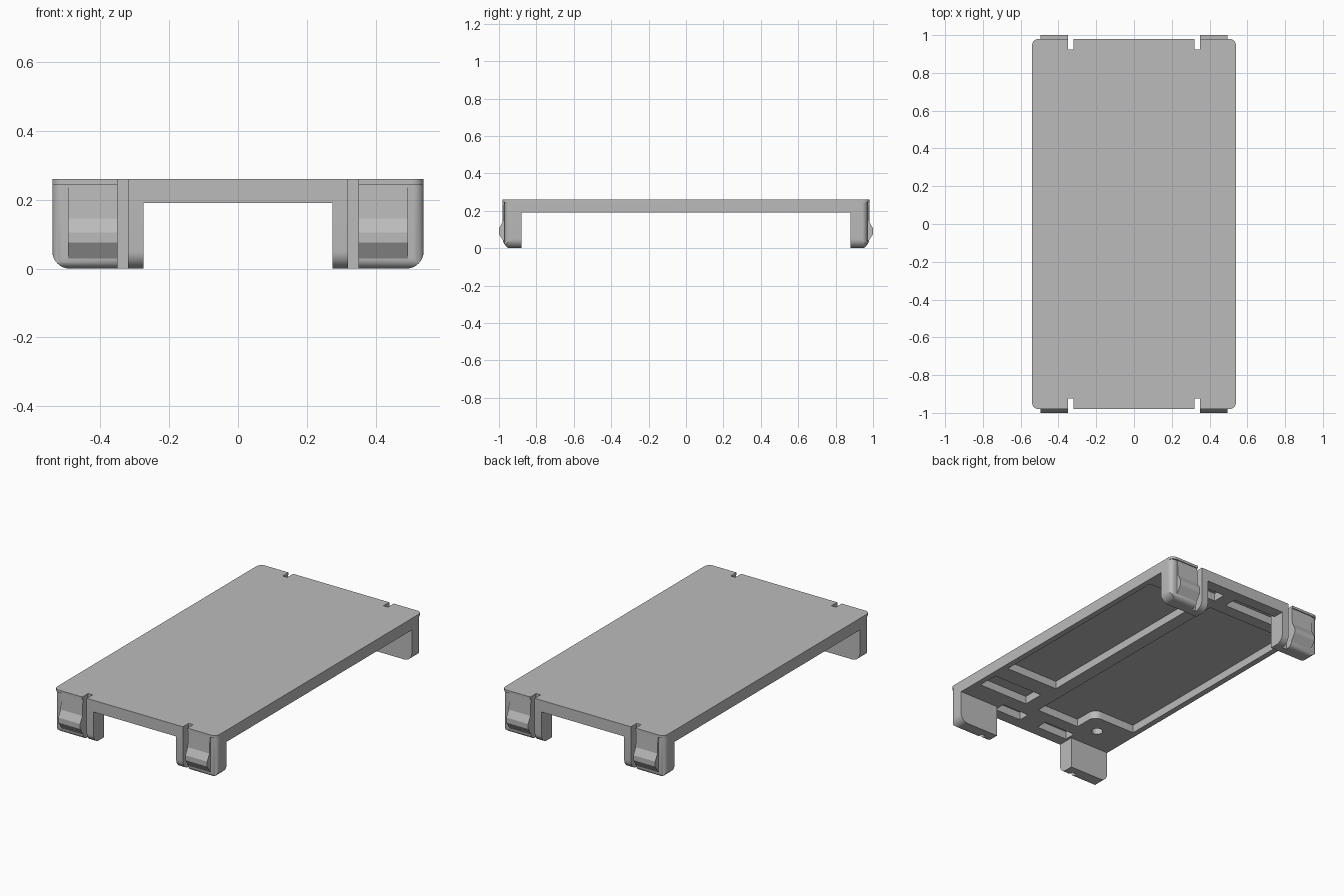
import bpy, bmesh
from math import sin, cos, pi
from mathutils import Vector

cube = bpy.data.objects.get("Cube")
if cube:
    bpy.data.objects.remove(cube, do_unlink=True)

gray = bpy.data.materials.new("mid_gray_plastic")
gray.use_nodes = True
gray.diffuse_color = (0.5, 0.5, 0.5, 1)
gray.node_tree.nodes["Principled BSDF"].inputs["Base Color"].default_value = (0.5, 0.5, 0.5, 1)


def prism(name, outline, axis, lo, hi, sx=1, sy=1):
    """Extrude a 2D outline along an axis, optionally mirrored."""
    place = {"x": lambda p, t: (t, p[0], p[1]),
             "y": lambda p, t: (p[0], t, p[1]),
             "z": lambda p, t: (p[0], p[1], t)}[axis]
    bm = bmesh.new()
    ends = []
    for t in (lo, hi):
        ends.append([bm.verts.new(Vector(place(p, t)) * Vector((1, 1, 1)).length / 3 ** 0.5)
                     for p in outline])
    for v in bm.verts:
        v.co.x *= sx
        v.co.y *= sy
    n = len(outline)
    bm.faces.new(ends[0])
    bm.faces.new(ends[1])
    for i in range(n):
        j = (i + 1) % n
        bm.faces.new((ends[0][i], ends[0][j], ends[1][j], ends[1][i]))
    bmesh.ops.recalc_face_normals(bm, faces=bm.faces)
    mesh = bpy.data.meshes.new(name)
    bm.to_mesh(mesh)
    bm.free()
    mesh.materials.append(gray)
    obj = bpy.data.objects.new(name, mesh)
    bpy.context.collection.objects.link(obj)
    return obj


def rect(a0, b0, a1, b1):
    return [(a0, b0), (a1, b0), (a1, b1), (a0, b1)]


def arc(cx, cy, r, start, end, steps=8):
    return [(cx + r * cos(start + (end - start) * i / steps),
             cy + r * sin(start + (end - start) * i / steps)) for i in range(steps + 1)]


def combine(obj, tool, operation):
    """Apply a boolean and remove its helper."""
    tool.hide_render = True
    mod = obj.modifiers.new("shape", "BOOLEAN")
    mod.operation = operation
    mod.solver = "EXACT"
    mod.object = tool
    bpy.context.view_layer.objects.active = obj
    bpy.ops.object.modifier_apply(modifier=mod.name)
    bpy.data.objects.remove(tool, do_unlink=True)


def rounded(hx, hy, r):
    pts = []
    for k, (sx, sy) in enumerate(((1, 1), (-1, 1), (-1, -1), (1, -1))):
        pts += arc(sx * (hx - r), sy * (hy - r), r, k * pi / 2, (k + 1) * pi / 2)
    return pts


# Top plate with a notch beside each clip
W, L, TOP, LIP, BASE = 0.54, 0.98, 0.26, 0.245, 0.19
plate = prism("top_plate", rounded(W, L, 0.035), "z", LIP, TOP)
for sx in (1, -1):
    for sy in (1, -1):
        combine(plate, prism("notch", rect(0.32, 0.925, 0.35, 1.1), "z", 0.2, 0.3, sx, sy), "DIFFERENCE")

# Thick body under the plate, with full-depth end walls in the middle
body = prism("body", [(W, -0.925), (W, 0.925), (0.32, 0.925), (0.32, L), (-0.32, L), (-0.32, 0.925),
                      (-W, 0.925), (-W, -0.925), (-0.32, -0.925), (-0.32, -L), (0.32, -L),
                      (0.32, -0.925)], "z", BASE, LIP)

# Pockets in the underside; the wide one goes around a screw boss
boss_corner = arc(-0.27, -0.66, 0.05, pi / 2, 0)
pockets = [
    rect(0.15, -0.51, 0.505, 0.74),
    [(0.07, -0.76), (0.07, 0.755), (-0.505, 0.755), (-0.505, -0.61)] + boss_corner + [(-0.22, -0.76)],
    rect(0.17, -0.75, 0.505, -0.62),
    rect(0.08, -0.91, 0.26, -0.84),
    rect(-0.26, -0.91, -0.05, -0.84),
    rect(-0.32, 0.83, 0.02, 0.91),
    rect(0.1, 0.83, 0.24, 0.91),
    arc(-0.34, -0.73, 0.032, 0, 2 * pi * 23 / 24, 23),
]
for outline in pockets:
    combine(body, prism("pocket", outline, "z", 0.1, 0.238), "DIFFERENCE")

# Corner legs: back panel, inner slab, outer post and snap ridge
parts = [plate, body]
round_bottom = arc(W - 0.05, 0.05, 0.05, -pi / 2, 0)
slab_side = [(0.88, 0)] + arc(L - 0.05, 0.05, 0.05, -pi / 2, 0) + [(L, TOP), (0.88, TOP - 0.02)]
post_side = [(0.9, 0)] + arc(0.94, 0.03, 0.03, -pi / 2, 0) + [(0.97, LIP), (0.9, LIP)]
ridge_side = [(0.94, 0.025), (0.967, 0.025), (1.0, 0.075), (1.0, 0.105), (0.978, 0.145),
              (0.974, LIP), (0.94, LIP)]
for sx, side in ((1, "left"), (-1, "right")):
    for sy, end in ((-1, "front"), (1, "back")):
        tag = f"{end}_{side}"
        panel = prism(f"{tag}_leg_panel", [(0.275, 0)] + round_bottom + [(W, LIP), (0.275, LIP)],
                      "y", 0.88, 0.925, sx, sy)
        slab = prism(f"{tag}_leg_slab", slab_side, "x", 0.275, 0.32, sx, sy)
        post = prism(f"{tag}_leg_post", [(0.35, 0)] + round_bottom + [(W, LIP), (0.35, LIP)],
                     "y", 0.925, 0.97, sx, sy)
        combine(post, prism("side_envelope", post_side, "x", 0.3, 0.6, sx, sy), "INTERSECT")
        combine(post, prism("plan_envelope", rounded(W, 0.97, 0.03), "z", -0.1, 0.3), "INTERSECT")
        ridge = prism(f"{tag}_snap_ridge", ridge_side, "x", 0.35, 0.495, sx, sy)
        parts += [panel, slab, post, ridge]

# Smooth the rounded corners, keep the other edges sharp
bpy.ops.object.select_all(action="DESELECT")
for obj in parts:
    obj.select_set(True)
bpy.context.view_layer.objects.active = plate
bpy.ops.object.shade_smooth_by_angle(angle=pi / 7)
